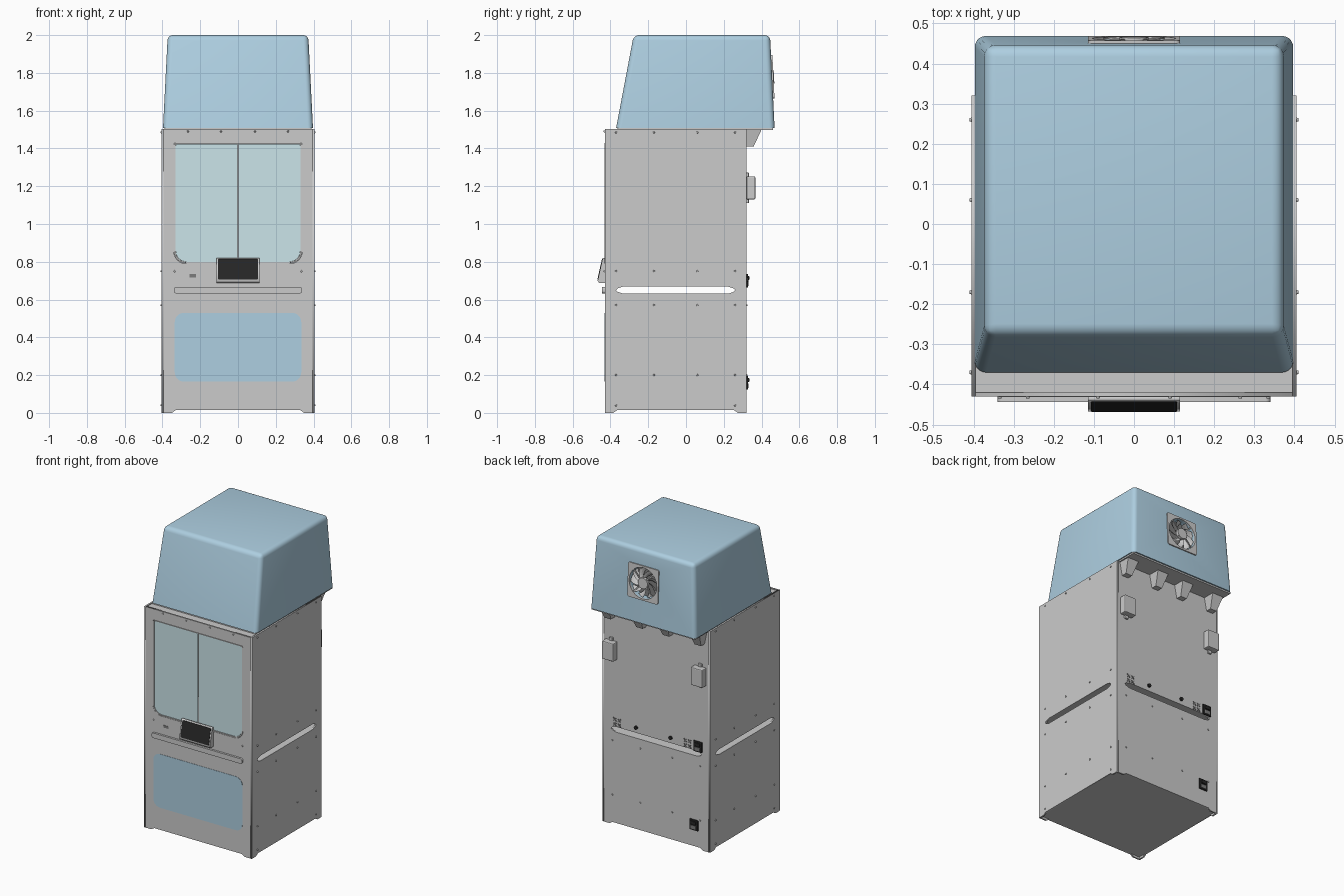
import bpy, bmesh, math
from mathutils import Matrix, Vector

if "Cube" in bpy.data.objects:
    bpy.data.objects.remove(bpy.data.objects["Cube"])

XZ = Matrix(((1, 0, 0, 0), (0, 0, -1, 0), (0, 1, 0, 0), (0, 0, 0, 1)))   # profile in x,z
YZ = Matrix(((0, 0, 1, 0), (1, 0, 0, 0), (0, 1, 0, 0), (0, 0, 0, 1)))    # profile in y,z
XY = Matrix.Identity(4)


def material(name, rgb):
    m = bpy.data.materials.new(name)
    m.diffuse_color = (*rgb, 1)
    m.use_nodes = True
    m.node_tree.nodes["Principled BSDF"].inputs["Base Color"].default_value = m.diffuse_color
    return m


BLUE = material("blue", (0.42, 0.62, 0.75))
TEAL = material("teal", (0.60, 0.78, 0.82))
BLACK = material("black", (0.02, 0.02, 0.02))
DARK = material("dark_grey", (0.2, 0.2, 0.2))


def add(name, mesh, mat=None):
    ob = bpy.data.objects.new(name, mesh)
    bpy.context.collection.objects.link(ob)
    if mat:
        mesh.materials.append(mat)
    return ob


def evaluated(ob):
    bpy.context.view_layer.update()
    dg = bpy.context.evaluated_depsgraph_get()
    return bpy.data.meshes.new_from_object(ob.evaluated_get(dg))


def plate(name, loops, thick, plane, pos, mat=None, turn=XY):
    """Flat sheet from an outline plus hole loops, centred on pos."""
    cu = bpy.data.curves.new(name, 'CURVE')
    cu.dimensions, cu.fill_mode, cu.extrude = '2D', 'BOTH', thick / 2
    for pts in loops:
        s = cu.splines.new('POLY')
        s.points.add(len(pts) - 1)
        for p, (u, v) in zip(s.points, pts):
            p.co = (u, v, 0, 1)
        s.use_cyclic_u = True
    tmp = bpy.data.objects.new("tmp", cu)
    bpy.context.collection.objects.link(tmp)
    me = evaluated(tmp)
    bpy.data.objects.remove(tmp)
    me.transform(Matrix.Translation(pos) @ turn @ plane)
    return add(name, me, mat)


def rounded(u0, u1, v0, v1, r_low, r_top=None, n=6):
    r_top = r_low if r_top is None else r_top
    out = []
    for cu, cv, r, a in ((u1 - r_top, v1 - r_top, r_top, 0), (u0 + r_top, v1 - r_top, r_top, 90),
                         (u0 + r_low, v0 + r_low, r_low, 180), (u1 - r_low, v0 + r_low, r_low, 270)):
        for i in range(n + 1):
            t = math.radians(a + 90 * i / n)
            out.append((cu + r * math.cos(t), cv + r * math.sin(t)))
    return out


def circle(r, n=32):
    return [(r * math.cos(2 * math.pi * i / n), r * math.sin(2 * math.pi * i / n)) for i in range(n)]


def slot(a, b, z=0.65, h=0.018):
    return [(a, z), (a + .008, z + h * .5), (a + .035, z + h), (b - .035, z + h), (b - .008, z + h * .5),
            (b, z), (b - .008, z - h * .5), (b - .035, z - h), (a + .035, z - h), (a + .008, z - h * .5)]


def footed(a, b, top):
    return [(a, 0), (a + .045, 0), (a + .065, .014), (b - .065, .014), (b - .045, 0), (b, 0), (b, top), (a, top)]


def box(name, x0, x1, y0, y1, z0, z1, bevel=0, mat=None):
    bm = bmesh.new()
    bmesh.ops.create_cube(bm, size=1)
    for v in bm.verts:
        v.co = ((x0 + x1) / 2 + v.co.x * (x1 - x0), (y0 + y1) / 2 + v.co.y * (y1 - y0),
                (z0 + z1) / 2 + v.co.z * (z1 - z0))
    if bevel:
        bmesh.ops.bevel(bm, geom=bm.edges[:], offset=bevel, segments=2, affect='EDGES', profile=.5)
    me = bpy.data.meshes.new(name)
    bm.to_mesh(me)
    return add(name, me, mat)


# cabinet sheets
for s, side in ((-1, "left"), (1, "right")):
    plate(side + "_panel", [footed(-.43, .32, 1.504), slot(-.37, .26)], .01, YZ, (s * .4, 0, 0))
plate("back_panel", [footed(-.395, .395, 1.504), slot(-.34, .34)], .01, XZ, (0, .315, 0))
window = rounded(-.34, .34, .79, 1.43, .065, .012)
plate("front_panel", [footed(-.395, .395, 1.504), window], .01, XZ, (0, -.425, 0))
for name, z in (("bottom_plate", .018), ("lower_shelf", .628), ("upper_shelf", .672), ("top_plate", 1.494)):
    box(name, -.395, .395, -.42, .31, z - .004, z + .004)

# window, split into two panes
plate("window_frame", [rounded(-.338, .338, .792, 1.428, .063, .01),
                       rounded(-.331, .331, .799, 1.425, .058, .01)], .01, XZ, (0, -.426, 0))
pane = [(x, z) for x, z in rounded(.003, .33, .80, 1.424, .057, .01)]
pane = [p for p in pane if p[0] > .1] + [(.003, 1.424), (.003, .80)]
pane.sort(key=lambda p: math.atan2(p[1] - 1.1, p[0] - .16))
for s, side in ((-1, "left"), (1, "right")):
    plate(side + "_window_pane", [[(s * x, z) for x, z in pane]], .005, XZ, (0, -.426, 0), TEAL)

# front details
plate("lower_front_panel", [rounded(-.335, .335, .165, .53, .05)], .003, XZ, (0, -.4305, 0), BLUE)
plate("handle_bar", [rounded(-.34, .34, .633, .667, .012)], .014, XZ, (0, -.437, 0))
box("front_socket", -.258, -.222, -.432, -.42, .718, .734, 0, DARK)
wedge = [(-.43, .82), (-.441, .82), (-.468, .70), (-.46, .688), (-.43, .688)]
plate("screen_housing", [wedge], .23, YZ, (0, 0, 0))
tilt = Matrix.Rotation(-math.atan2(.027, .12), 4, 'X')
plate("screen", [rounded(-.107, .107, -.055, .055, .008)], .004, XZ, (0, -.455, .76), BLACK, tilt)

# hood: tapered block with rounded edges
bm = bmesh.new()
lo = [bm.verts.new(p) for p in ((-.397, -.37, 1.508), (.397, -.37, 1.508), (.397, .469, 1.508), (-.397, .469, 1.508))]
hi = [bm.verts.new(p) for p in ((-.372, -.277, 2), (.372, -.277, 2), (.372, .445, 2), (-.372, .445, 2))]
bm.faces.new(lo[::-1])
bm.faces.new(hi)
for i in range(4):
    j = (i + 1) % 4
    bm.faces.new((lo[i], lo[j], hi[j], hi[i]))
edges = [e for e in bm.edges if max(v.co.z for v in e.verts) > 1.9]
bmesh.ops.bevel(bm, geom=edges, offset=.028, segments=5, affect='EDGES', profile=.5)
me = bpy.data.meshes.new("hood")
bm.to_mesh(me)
hood = add("hood", me, BLUE)

# round recess for the fan
lean = Matrix.Rotation(math.atan2(.024, .492), 4, 'X')
fan_pos = Vector((0, .456, 1.78))
cutter = plate("fan_cutter", [circle(.104, 40)], .10, XZ, fan_pos, None, lean)
bm = bmesh.new()
bm.from_mesh(cutter.data)
bmesh.ops.remove_doubles(bm, verts=bm.verts[:], dist=1e-5)
bmesh.ops.recalc_face_normals(bm, faces=bm.faces[:])
bm.to_mesh(cutter.data)
cutter.hide_render = True
mod = hood.modifiers.new("fan_hole", 'BOOLEAN')
mod.object, mod.solver = cutter, 'EXACT'
cut_mesh = evaluated(hood)
hood.modifiers.clear()
hood.data = cut_mesh
bpy.data.objects.remove(cutter)
bpy.context.view_layer.objects.active = hood
hood.select_set(True)
bpy.ops.object.shade_smooth_by_angle(angle=math.radians(30))

# hood flange
box("hood_flange", -.39, .39, -.362, .46, 1.498, 1.509)

# fan: frame, hub, swept blades, back disc
plate("fan_frame", [rounded(-.115, .115, -.115, .115, .012), circle(.104, 40)], .014, XZ, fan_pos, None, lean)
plate("fan_hub", [circle(.036)], .02, XZ, fan_pos, None, lean)
plate("fan_back", [circle(.102)], .004, XZ, fan_pos - Vector((0, .04, 0)), DARK, lean)
for k in range(4):
    strut = Matrix.Rotation(math.radians(45 + 90 * k), 4, 'Y')
    plate("fan_strut", [[(.03, -.004), (.106, -.004), (.106, .004), (.03, .004)]], .004, XZ,
          fan_pos + Vector((0, .004, 0)), None, lean @ strut)
bm = bmesh.new()
M = Matrix.Translation(fan_pos) @ lean
for k in range(9):
    a = 2 * math.pi * k / 9
    rows = []
    for i in range(5):
        r, sweep = .034 + .016 * i, a + .14 * i
        rows.append([bm.verts.new(M @ Vector((r * math.cos(sweep + w), y, r * math.sin(sweep + w))))
                     for w, y in ((0, 0), (.24, -.008), (.46, -.018))])
    for p, q in zip(rows, rows[1:]):
        for c in range(2):
            bm.faces.new((p[c], p[c + 1], q[c + 1], q[c]))
me = bpy.data.meshes.new("fan_blades")
bm.to_mesh(me)
add("fan_blades", me)

# hood support brackets, wider at the top
for x in (-.34, -.10, .10, .34):
    br = box("hood_bracket", x - .5, x + .5, .318, .40, 1.41, 1.50)
    for v in br.data.vertices:
        low = v.co.z < 1.45
        v.co.x = x + math.copysign(.024 if low else .042, v.co.x - x)
        if low and v.co.y > .35:
            v.co.y = .358

# rear wall boxes with mounting tabs
for x in (-.335, .335):
    box("rear_box", x - .044, x + .044, .32, .367, 1.13, 1.252, .006)
    box("rear_box_tab", x - .013, x + .013, .318, .333, 1.11, 1.272, .004)

# power sockets
for x, z in ((-.315, .70), (-.285, .16)):
    box("power_socket", x - .032, x + .032, .318, .328, z - .036, z + .036, .003, BLACK)
    box("power_switch", x - .02, x + .02, .326, .335, z + .004, z + .026, .003, BLACK)
    box("power_inlet", x - .02, x + .02, .326, .331, z - .028, z - .004, .002, DARK)

# cable glands and star-shaped vents
for x in (.15, -.11):
    plate("cable_gland", [circle(.012, 16)], .014, XZ, (x, .324, .705), BLACK)
for x in (.295, -.235):
    for k in range(4):
        spin = Matrix.Rotation(math.radians(45 + 90 * k), 4, 'Y')
        plate("vent_arm", [rounded(.008, .04, -.004, .004, .003, n=2)], .004, XZ, (x, .3215, .70), DARK, spin)
        plate("vent_bar", [rounded(.02, .026, -.014, .014, .002, n=2)], .004, XZ, (x, .322, .70), DARK, spin)

# screws, all in one mesh
bm = bmesh.new()


def screw(pos, axis):
    rot = Vector((0, 0, 1)).rotation_difference(Vector(axis)).to_matrix().to_4x4()
    bmesh.ops.create_cone(bm, cap_ends=True, segments=10, radius1=.006, radius2=.004, depth=.007,
                          matrix=Matrix.Translation(pos) @ rot)


for s in (-1, 1):
    for y in (-.37, -.17, .06, .26):
        for z in (.2, .57, .75, 1.485) + ((.04,) if y in (-.37, .26) else ()):
            screw((s * .4065, y, z), (s, 0, 0))
    screw((s * .335, -.432, .75), (0, -1, 0))
    for x in (.09, .265):
        screw((s * x, -.432, 1.49), (0, -1, 0))
    for x in (.12, .33):
        for z in (.57, .2):
            screw((s * x, .322, z), (0, 1, 0))
me = bpy.data.meshes.new("screws")
bm.to_mesh(me)
add("screws", me)
